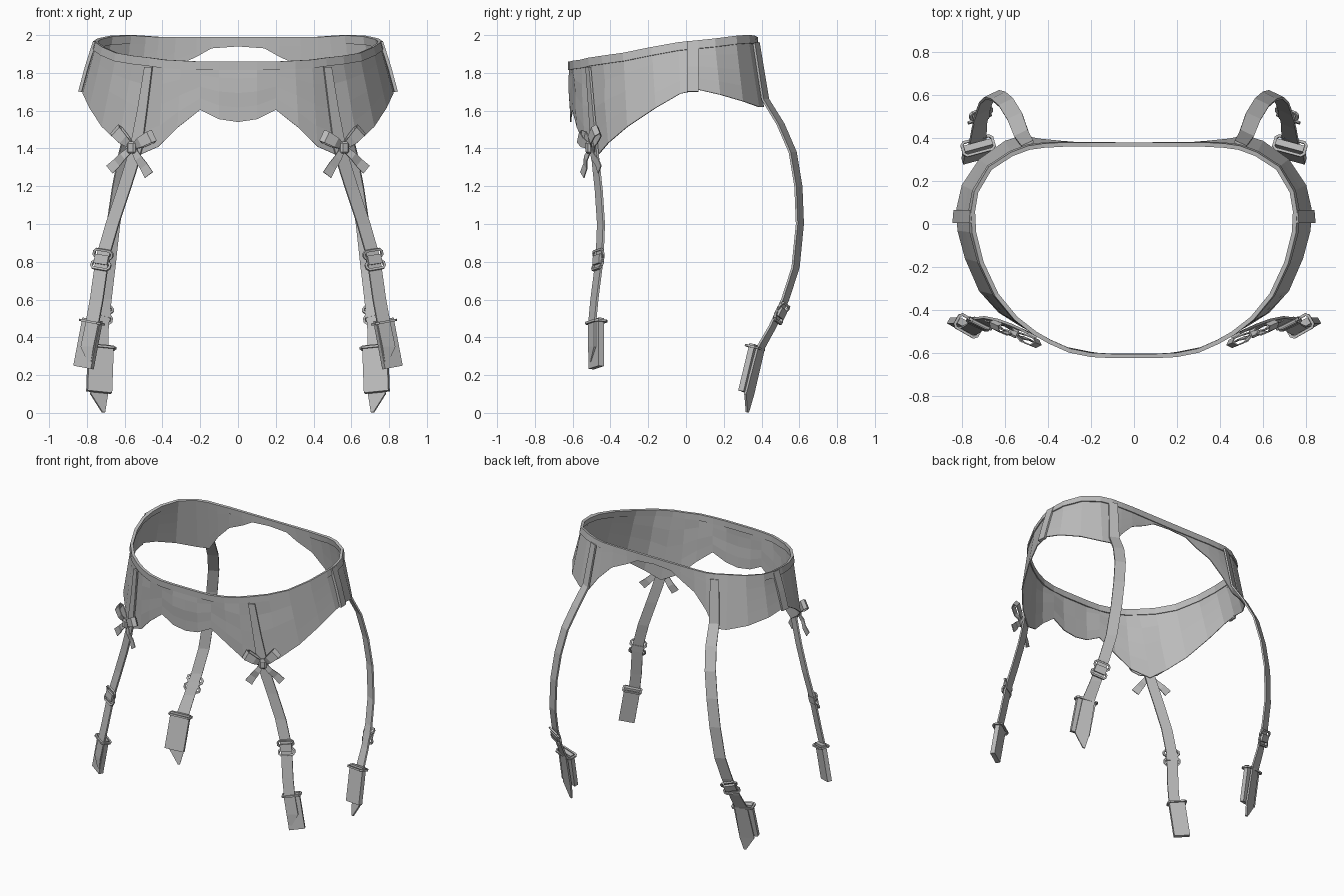
import bpy, bmesh, math, random
from mathutils import Vector as V, Matrix

if "Cube" in bpy.data.objects:
    bpy.data.objects.remove(bpy.data.objects["Cube"])

random.seed(4)
grey = bpy.data.materials.new("soft grey fabric")
grey.diffuse_color = (0.5, 0.5, 0.5, 1)
grey.use_nodes = True
grey.node_tree.nodes["Principled BSDF"].inputs["Base Color"].default_value = grey.diffuse_color


def finish(name, bm, thick=0.0):
    """Mesh object mirrored across x, optionally given thickness."""
    me = bpy.data.meshes.new(name)
    bm.to_mesh(me)
    bm.free()
    me.materials.append(grey)
    ob = bpy.data.objects.new(name, me)
    bpy.context.collection.objects.link(ob)
    m = ob.modifiers.new("mirror", 'MIRROR')
    m.use_clip = True
    m.merge_threshold = 0.0005
    if thick:
        s = ob.modifiers.new("thickness", 'SOLIDIFY')
        s.thickness = thick
        s.offset = 0
    return ob


def sheet(name, rows, thick):
    """Ribbon or cloth from rows of points."""
    bm = bmesh.new()
    vs = [[bm.verts.new(p) for p in r] for r in rows]
    for a, b in zip(vs, vs[1:]):
        for i in range(len(a) - 1):
            bm.faces.new((a[i], a[i + 1], b[i + 1], b[i]))
    return finish(name, bm, thick)


def frame(a, b, w):
    """Length, width and outward axes for a part running from a to b."""
    L = (V(b) - V(a)).normalized()
    W = V(w)
    W = (W - L * W.dot(L)).normalized()
    return L, W, L.cross(W)


def add_box(bm, c, axes, dims):
    m = Matrix.Identity(4)
    for i in range(3):
        for r in range(3):
            m[r][i] = axes[i][r] * dims[i]
    m.translation = c
    bmesh.ops.create_cube(bm, size=1, matrix=m)


def ribbon(name, pts, w, thick=0.012):
    """pts are x, y, z, width."""
    w = V(w).normalized()
    rows = [(V(p[:3]) - w * p[3] / 2, V(p[:3]) + w * p[3] / 2) for p in pts]
    return sheet(name, rows, thick)


# Half outline from front centre to back centre: top point, bottom point
cols = [
    (0, -.615, 1.86, 0, -.61, 1.54), (.1, -.615, 1.86, .1, -.61, 1.555),
    (.2, -.61, 1.86, .2, -.60, 1.605), (.3, -.59, 1.865, .32, -.575, 1.51),
    (.39, -.55, 1.87, .42, -.53, 1.41), (.46, -.51, 1.88, .535, -.47, 1.36),
    (.55, -.44, 1.89, .63, -.41, 1.43), (.64, -.33, 1.905, .72, -.31, 1.515),
    (.71, -.18, 1.935, .785, -.16, 1.615), (.745, -.04, 1.96, .82, -.03, 1.69),
    (.75, .06, 1.97, .825, .07, 1.71), (.735, .15, 1.98, .80, .18, 1.685),
    (.67, .26, 1.995, .72, .30, 1.65), (.57, .325, 2.0, .60, .385, 1.62),
    (.49, .355, 1.995, .52, .41, 1.62), (.42, .365, 1.99, .44, .395, 1.73),
    (.33, .37, 1.99, .34, .385, 1.83), (.22, .37, 1.99, .22, .375, 1.885),
    (.14, .37, 1.99, .14, .372, 1.93), (0, .37, 1.99, 0, .37, 1.94)]

# Belt panel, slightly wrinkled at the front, and waistband
panel, band = [], []
for i, c in enumerate(cols):
    t, b = V(c[:3]), V(c[3:])
    row = [t.lerp(b, f) for f in (0.03, .28, .52, .76, 1)]
    if i < 7:
        for p in row[1:4]:
            p.y += random.uniform(-.007, .007)
    panel.append(row)
    band.append([t, t + (b - t).normalized() * .045])
sheet("belt_panel", panel, .006)
sheet("waistband", band, .02)

# Side seam tab
ribbon("side_tab", [(.757, .035, 1.965, .06), (.80, .035, 1.83, .06),
                    (.835, .035, 1.70, .06)], (-.08, 1, 0), .018)

# Suspender straps with slanted tips
FW, BW = (.9, .42, 0), (-.9, .43, 0)
ribbon("front_strap", [
    (.474, -.518, 1.83, .045), (.507, -.50, 1.6, .055), (.54, -.485, 1.4, .07),
    (.567, -.475, 1.3, .075), (.605, -.462, 1.18, .075), (.665, -.45, 1.0, .075),
    (.717, -.457, .82, .075), (.748, -.485, .6, .075), (.772, -.497, .47, .075),
    (.797, -.498, .35, .075), (.785, -.505, .27, .02)], FW)
ribbon("back_strap", [
    (.495, .372, 1.96, .06), (.525, .42, 1.66, .07), (.555, .50, 1.53, .075),
    (.595, .565, 1.38, .075), (.63, .595, 1.2, .075), (.66, .603, 1.0, .075),
    (.685, .58, .77, .075), (.705, .525, .6, .075), (.72, .46, .46, .075),
    (.728, .395, .345, .085), (.735, .335, .1, .10), (.712, .325, .003, .015)], BW)


def wire_ring(bm, c, ax, wide, high, r=.012):
    """Rectangular wire loop with chamfered corners."""
    L, W, N = ax
    k = .012
    x, y = wide / 2, high / 2
    pts = [(x - k, y), (x, y - k), (x, k - y), (x - k, -y),
           (k - x, -y), (-x, k - y), (-x, y - k), (k - x, y)]
    for (x0, y0), (x1, y1) in zip(pts, pts[1:] + pts[:1]):
        a, b = c + W * x0 + L * y0, c + W * x1 + L * y1
        d = (b - a).normalized()
        add_box(bm, (a + b) / 2, (d, N, d.cross(N)), ((b - a).length + .006, r, r))


# Adjuster: two wire loops with a folded strap between
def adjuster(name, a, b, w):
    ax = frame(a, b, w)
    L, W, N = ax
    mid = (V(a) + V(b)) / 2
    bm = bmesh.new()
    for s in (-1, 1):
        tilted = ((L + N * .3 * s).normalized(), W, (N - L * .3 * s).normalized())
        wire_ring(bm, mid + L * .03 * s + N * .008, tilted, .105, .042)
    add_box(bm, mid + N * .006, (W, N, L), (.08, .03, .05))
    finish(name, bm)


adjuster("front_adjuster", (.707, -.455, .86), (.727, -.462, .76), FW)
adjuster("back_adjuster", (.709, .515, .57), (.717, .478, .495), BW)


# Stocking clip: flat body, raised side rails, and a wire bar at the top
def clip(name, a, b, w, wide, thick):
    ax = frame(a, b, w)
    L, W, N = ax
    a, b = V(a), V(b)
    length = (b - a).length
    bm = bmesh.new()
    add_box(bm, (a + b) / 2, (W, N, L), (wide, thick, length))
    wire_ring(bm, a + L * .015, (N, W, L), wide + .012, thick + .035, .012)
    finish(name, bm)


clip("front_clip", (.770, -.475, .495), (.818, -.475, .24), (.87, .48, 0), .108, .032)
clip("back_clip", (.726, .368, .36), (.735, .308, .11), (-.95, .28, 0), .135, .03)

# Bow: two loops, two tails and a knot
C = V((.557, -.50, 1.405))
U = V((.914, .406, 0))
N = V((.406, -.914, 0))
Z = V((0, 0, 1))


def bow_strip(name, angle, profile):
    """profile: along, outward, width."""
    a = math.radians(angle)
    d = U * math.cos(a) + Z * math.sin(a)
    w = Z * math.cos(a) - U * math.sin(a)
    rows = [(C + d * s + N * o - w * k / 2, C + d * s + N * o + w * k / 2)
            for s, o, k in profile]
    sheet(name, rows, .006)


loop = [(.01, .008, .03), (.06, .03, .055), (.12, .028, .065), (.14, .008, .065),
        (.12, -.008, .065), (.06, -.006, .055), (.01, .0, .03)]
tail = [(.01, .006, .03), (.07, .016, .042), (.12, .006, .048), (.175, .01, .055)]
bow_strip("bow_outer_loop", 44, loop)
bow_strip("bow_inner_loop", 153, loop)
bow_strip("bow_outer_tail", -42, tail)
bow_strip("bow_inner_tail", -124, tail)
bm = bmesh.new()
add_box(bm, C + N * .008, (U, N, Z), (.05, .04, .065))
bmesh.ops.bevel(bm, geom=bm.edges[:], offset=.01, segments=1, affect='EDGES')
finish("bow_knot", bm)
